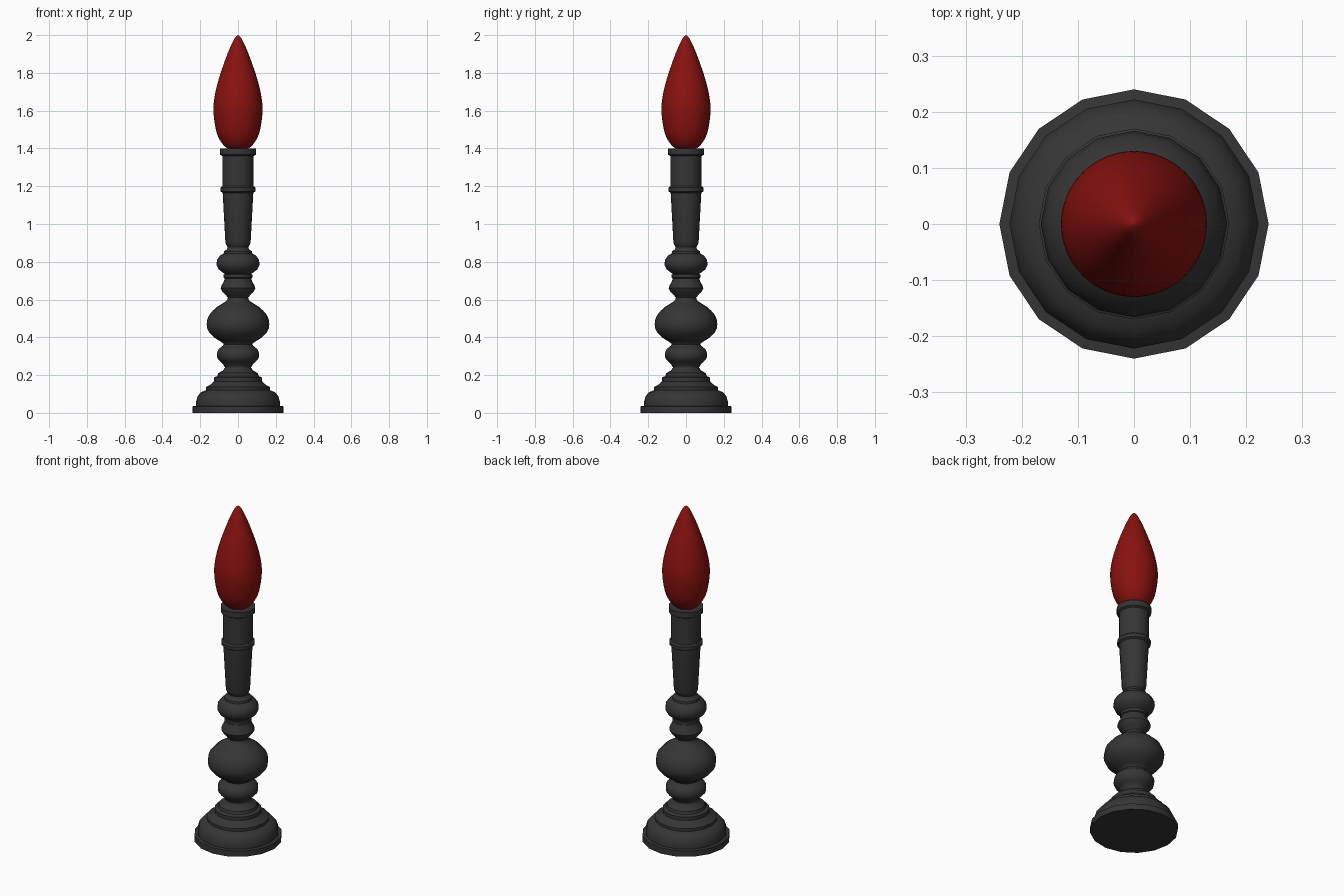
import bpy
import math

if "Cube" in bpy.data.objects:
    bpy.data.objects.remove(bpy.data.objects["Cube"])


def material(name, color):
    m = bpy.data.materials.new(name)
    m.diffuse_color = color
    m.use_nodes = True
    m.node_tree.nodes["Principled BSDF"].inputs["Base Color"].default_value = m.diffuse_color
    return m


def lathe(name, profile, sides, mat, angle):
    """Revolve (radius, height) points around z; closed at both ends."""
    verts, faces = [], []
    for r, z in profile:
        for i in range(sides):
            a = 2 * math.pi * i / sides
            verts.append((r * math.cos(a), r * math.sin(a), z))
    for k in range(len(profile) - 1):
        for i in range(sides):
            j = (i + 1) % sides
            a, b = k * sides, (k + 1) * sides
            faces.append((a + i, a + j, b + j, b + i))
    last = (len(profile) - 1) * sides
    faces.append(tuple(reversed(range(sides))))
    faces.append(tuple(last + i for i in range(sides)))
    mesh = bpy.data.meshes.new(name)
    mesh.from_pydata(verts, [], faces)
    mesh.materials.append(mat)
    obj = bpy.data.objects.new(name, mesh)
    bpy.context.collection.objects.link(obj)
    bpy.ops.object.select_all(action='DESELECT')
    obj.select_set(True)
    bpy.context.view_layer.objects.active = obj
    bpy.ops.object.shade_smooth_by_angle(angle=math.radians(angle))
    return obj


def smooth_curve(points, steps):
    """Catmull-Rom interpolation through the profile points."""
    p = [points[0]] + points + [points[-1]]
    out = []
    for i in range(1, len(p) - 2):
        for s in range(steps):
            t = s / steps
            out.append(tuple(
                0.5 * (2 * b + (c - a) * t + (2 * a - 5 * b + 4 * c - d) * t * t
                       + (3 * b - a - 3 * c + d) * t ** 3)
                for a, b, c, d in zip(p[i - 1], p[i], p[i + 1], p[i + 2])))
    return out + [points[-1]]


charcoal = material("charcoal", (0.036, 0.036, 0.036, 1))
red = material("red", (0.25, 0.006, 0.005, 1))

# Stepped foot
foot = [(0.24, 0), (0.24, 0.035), (0.222, 0.037), (0.222, 0.06),
        (0.213, 0.09), (0.195, 0.11), (0.17, 0.12), (0.17, 0.137),
        (0.145, 0.15), (0.128, 0.166), (0.128, 0.187), (0.11, 0.195),
        (0.105, 0.21), (0.08, 0.225), (0.07, 0.238)]

# Turned beads of the stem
stem = smooth_curve([(0.07, 0.242), (0.083, 0.262), (0.105, 0.282), (0.112, 0.31),
                     (0.102, 0.338), (0.08, 0.356), (0.08, 0.37),
                     (0.12, 0.395), (0.155, 0.43), (0.166, 0.47),
                     (0.153, 0.518), (0.11, 0.562), (0.065, 0.59), (0.054, 0.61),
                     (0.072, 0.63), (0.092, 0.66), (0.078, 0.69), (0.07, 0.712)], 2)

# Upper collar and bead
collar = [(0.076, 0.716), (0.076, 0.732), (0.07, 0.735), (0.08, 0.743),
          (0.103, 0.76), (0.114, 0.785), (0.111, 0.81), (0.095, 0.833),
          (0.076, 0.843), (0.074, 0.855), (0.058, 0.866), (0.055, 0.877),
          (0.064, 0.893), (0.067, 0.905)]

# Tapered candle tube with ring and rim
tube = [(0.081, 1.165), (0.092, 1.172), (0.092, 1.192), (0.083, 1.2),
        (0.083, 1.36), (0.095, 1.367), (0.095, 1.4)]

lathe("candlestick", foot + stem + collar + tube, 16, charcoal, 40)

# Flame
flame = smooth_curve([(0.004, 1.385), (0.055, 1.4), (0.09, 1.435), (0.116, 1.495),
                      (0.13, 1.6), (0.121, 1.69), (0.095, 1.79), (0.052, 1.91),
                      (0.025, 1.97), (0.012, 1.991), (0.001, 2.0)], 4)
lathe("flame", flame, 64, red, 60)
